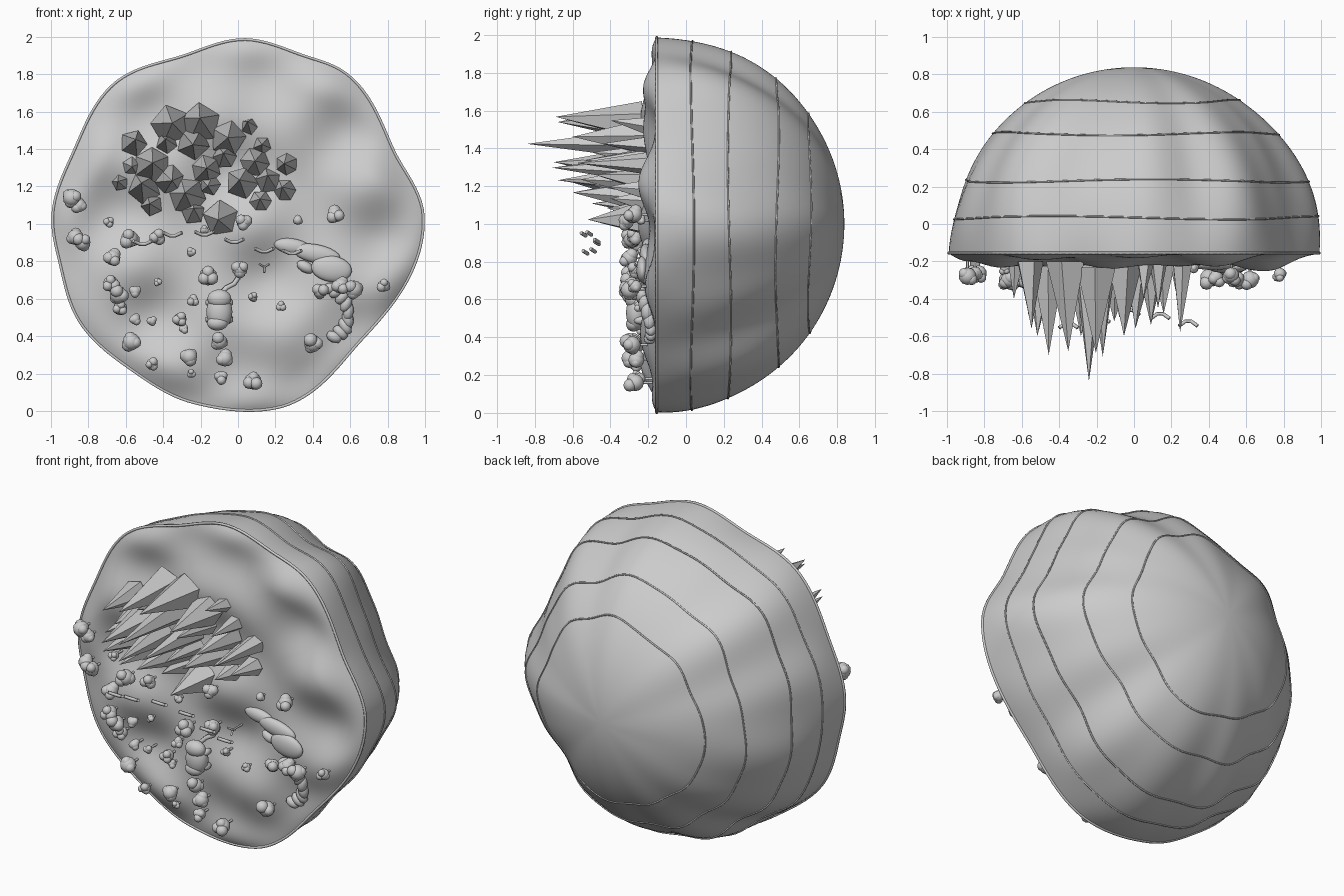
import bpy, bmesh, math, random
from mathutils import Vector, Matrix

if "Cube" in bpy.data.objects:
    bpy.data.objects.remove(bpy.data.objects["Cube"])

random.seed(4)
RIM_Y, DEPTH = -0.155, 0.993
grey = bpy.data.materials.new("stone_grey")
grey.diffuse_color = (0.6, 0.6, 0.6, 1)
grey.use_nodes = True
grey.node_tree.nodes["Principled BSDF"].inputs["Base Color"].default_value = grey.diffuse_color

# turning points of the lobed outline: angle in degrees, radius
LOBES = [(2, .992), (25, .92), (55, .99), (70, .965), (87, .987), (108, .945), (132, 1.0),
         (156, .96), (178, .992), (193, .975), (211, .995), (235, .965), (256, .985),
         (282, 1.005), (317, .905), (362, .992)]


def outline(t):
    d = (math.degrees(t) - 2) % 360 + 2
    for (a, ra), (b, rb) in zip(LOBES, LOBES[1:]):
        if a <= d <= b:
            s = (d - a) / (b - a)
            return ra + (rb - ra) * s * s * (3 - 2 * s)
    return LOBES[0][1]


def bowl_point(t, h, out=1.0):
    """Point on the underside at angle t, h from 0 (rim) to 1 (pole)."""
    env = math.sin(math.pi * h)
    ripple = 1 + env * (0.014 * math.sin(7 * t + 1 + 3 * h) + 0.012 * math.sin(13 * t + 2))
    r = outline(t) * math.sqrt(max(0, 1 - h * h)) * ripple * out
    return Vector((r * math.cos(t), RIM_Y + DEPTH * h, 1 + r * math.sin(t)))


def ground(x, z):
    """Height of the rolling ground at x, z."""
    v = z - 1
    r = math.hypot(x, v) / outline(math.atan2(v, x))
    f = min(1, max(0, (1 - r) * 5))
    fade = f * (2 - f)
    wave = (0.045 + 0.032 * math.sin(9 * x + 3 * v + 1) * math.cos(9 * v - 3 * x + .2)
            + 0.02 * math.sin(11 * v - 4 * x + 2))
    return RIM_Y - fade * wave


def finish(name, bm, smooth=True):
    bmesh.ops.recalc_face_normals(bm, faces=bm.faces)
    me = bpy.data.meshes.new(name)
    bm.to_mesh(me)
    bm.free()
    me.materials.append(grey)
    ob = bpy.data.objects.new(name, me)
    bpy.context.collection.objects.link(ob)
    if smooth:
        for p in me.polygons:
            p.use_smooth = True
    return ob


def polar(name, rings, seg, fn):
    """Surface of rings closing on a centre point."""
    bm = bmesh.new()
    loops = [[bm.verts.new(fn(2 * math.pi * j / seg, i / rings)) for j in range(seg)]
             for i in range(rings)]
    for a, b in zip(loops, loops[1:]):
        for j in range(seg):
            k = (j + 1) % seg
            bm.faces.new((a[j], a[k], b[k], b[j]))
    tip = bm.verts.new(fn(0, 1))
    for j in range(seg):
        bm.faces.new((loops[-1][j], loops[-1][(j + 1) % seg], tip))
    return finish(name, bm)


def tube(name, paths, radius, cyclic=False):
    cu = bpy.data.curves.new(name, 'CURVE')
    cu.dimensions = '3D'
    cu.bevel_depth, cu.bevel_resolution = radius, 1
    cu.use_fill_caps = True
    for pts in paths:
        sp = cu.splines.new('POLY')
        sp.points.add(len(pts) - 1)
        for p, co in zip(sp.points, pts):
            p.co = (*co, 1)
        sp.use_cyclic_u = cyclic
    cu.materials.append(grey)
    ob = bpy.data.objects.new(name, cu)
    bpy.context.collection.objects.link(ob)


def blob(bm, loc, size, turn=0, detail=2):
    m = Matrix.Translation(loc) @ Matrix.Rotation(turn, 4, 'Y') @ Matrix.Diagonal((*size, 1))
    bmesh.ops.create_icosphere(bm, subdivisions=detail, radius=1, matrix=m)


# rounded underside and rolling ground
polar("underside", 40, 160, lambda t, s: bowl_point(t, math.sin(s * math.pi / 2)))


def ground_point(t, s):
    r = outline(t) * (1 - s)
    x, z = r * math.cos(t), 1 + r * math.sin(t)
    return Vector((x, ground(x, z), z))


polar("ground_surface", 50, 160, ground_point)

# rim lip and contour bands
N = 160
angles = [2 * math.pi * i / N for i in range(N)]
tube("rim_lip", [[bowl_point(t, 0) for t in angles]], 0.008, True)
tube("contour_bands",
     [[bowl_point(t, h + 0.009 * math.sin(3 * t + 9 * h), 1.002) for t in angles]
      for h in (.19, .388, .642, .815)], 0.005, True)

# crystal spikes: x, z, base radius, tip y
SPIKES = [(-.36, 1.53, .11, -.68), (-.2, 1.54, .11, -.69), (-.055, 1.46, .1, -.6),
          (.06, 1.52, .045, -.4), (-.56, 1.43, .075, -.56), (-.38, 1.43, .06, -.45),
          (-.46, 1.31, .1, -.7), (-.24, 1.43, .09, -.84), (-.07, 1.36, .065, -.5),
          (.09, 1.33, .08, -.54), (.26, 1.32, .06, -.58), (.16, 1.23, .07, -.48),
          (.25, 1.18, .06, -.42), (.02, 1.22, .09, -.56), (.12, 1.12, .06, -.4),
          (-.09, 1.03, .1, -.52), (-.24, 1.06, .065, -.42), (-.46, 1.1, .06, -.5),
          (-.5, 1.19, .09, -.6), (-.37, 1.24, .08, -.68), (-.27, 1.15, .1, -.6),
          (-.63, 1.22, .045, -.4), (-.57, 1.31, .05, -.42), (.13, 1.42, .05, -.45),
          (-.17, 1.29, .08, -.71), (-.15, 1.21, .06, -.5)]
bm = bmesh.new()
for x, z, r, tip_y in SPIKES:
    sides = random.choice((5, 6))
    start = random.uniform(0, 6)
    y = min(ground(x, z), -.2)
    ring = [bm.verts.new((x + r * math.cos(start + 2 * math.pi * k / sides), y,
                          z + r * math.sin(start + 2 * math.pi * k / sides)))
            for k in range(sides)]
    tip = bm.verts.new((x + random.uniform(-.02, .02), tip_y, z + random.uniform(-.01, .03)))
    bm.faces.new(ring)
    for k in range(sides):
        bm.faces.new((ring[k], ring[(k + 1) % sides], tip))
finish("crystal_spikes", bm, False)

# clumped trees: x, z, size
TREES = [(-.89, 1.14, .05), (-.85, 1.1, .04), (-.87, .93, .045), (-.83, .9, .045),
         (-.69, 1.01, .028), (-.58, .92, .05), (-.43, .93, .04), (-.67, .82, .045),
         (-.68, .68, .045), (-.64, .62, .05), (-.63, .55, .04), (-.55, .64, .03),
         (-.55, .49, .03), (-.46, .48, .025), (-.43, .69, .022), (-.57, .37, .05),
         (-.46, .25, .033), (-.31, .49, .038), (-.29, .44, .025), (-.25, .85, .025),
         (-.24, .59, .03), (-.16, .72, .052), (.01, .76, .045), (-.26, .29, .045),
         (-.07, .28, .045), (-.1, .37, .045), (-.09, .18, .035), (.08, .16, .048),
         (-.25, .2, .022), (.4, .36, .05), (.62, .65, .05), (.55, .67, .045),
         (.44, .64, .04), (.78, .67, .035), (.52, 1.05, .045), (.32, 1.02, .026),
         (.03, 1.01, .04), (.23, .56, .026), (.08, .61, .026), (-.18, .97, .022)]
crowns, trunks = bmesh.new(), []
for x, z, s in TREES:
    y0 = ground(x, z)
    s *= 1.08
    y = min(y0, -.19) - 1.5 * s
    trunks.append([(x, y0 + .01, z), (x, y, z)])
    blob(crowns, (x, y, z), (s * .88,) * 3)
    a0 = random.uniform(0, 6)
    for k in range(3):
        a = a0 + k * 2.1
        q = s * random.uniform(.55, .7)
        blob(crowns, (x + .42 * s * math.cos(a), y - random.uniform(-.3, .6) * s,
                      z + .42 * s * math.sin(a)), (q, q, q))
finish("tree_crowns", crowns)
tube("tree_trunks", trunks, 0.007)

# crawling creature with head, feet and curled tail
bm = bmesh.new()
cy = ground(-.1, .54) - .045
blob(bm, (-.1, cy, .53), (.07, .055, .095), 0, 3)
blob(bm, (-.1, cy - .015, .6), (.064, .045, .05), 0, 3)
blob(bm, (-.11, cy - .015, .47), (.056, .04, .04), 0, 3)
for sx in (-1, 1):
    for z in (.49, .58):
        blob(bm, (-.1 + sx * .055, cy + .02, z), (.02, .035, .022))
finish("creature_body", bm)
tube("creature_tail", [[(x, ground(x, z) - .03, z) for x, z in
                        ((-.09, .63), (-.06, .66), (-.02, .68), (0, .71), (.01, .74))]], .014)

# smooth flat boulders
bm = bmesh.new()
for x, z, rx, rz, turn in ((.29, .88, .1, .042, .15), (.42, .84, .13, .05, .2),
                           (.5, .76, .11, .07, .15), (.36, .77, .05, .03, .5)):
    blob(bm, (x, ground(x, z) - .01, z), (rx, .032, rz), turn, 3)
finish("flat_boulders", bm)

# curved chain of beads
bm = bmesh.new()
for i in range(9):
    a = 1.3 - i * .3
    x, z = .45 + .14 * math.cos(a), .52 + .14 * math.sin(a)
    blob(bm, (x, ground(x, z) - .02, z), (.04 + .012 * math.sin(i * .35), .032, .03), a - 1.57)
finish("bead_chain", bm)

# flying birds: bent wings
birds = [[(x - .05, y - .025, z + .008), (x - .015, y, z - .008), (x + .015, y, z - .008),
          (x + .05, y - .025, z + .008)]
         for x, y, z in ((-.51, -.46, .9), (-.35, -.53, .945), (-.18, -.5, .95),
                         (-.02, -.46, .91), (.14, -.48, .86), (.29, -.52, .85))]
tube("birds", birds, 0.01)

# tiny three-armed sprout
sx, sz = .14, .77
tube("sprout", [[(sx, -.25, sz), (sx + .03 * math.cos(a), -.27, sz + .03 * math.sin(a))]
                for a in (.5, 2.6, 4.71)] + [[(sx, ground(sx, sz), sz), (sx, -.25, sz)]], 0.006)
